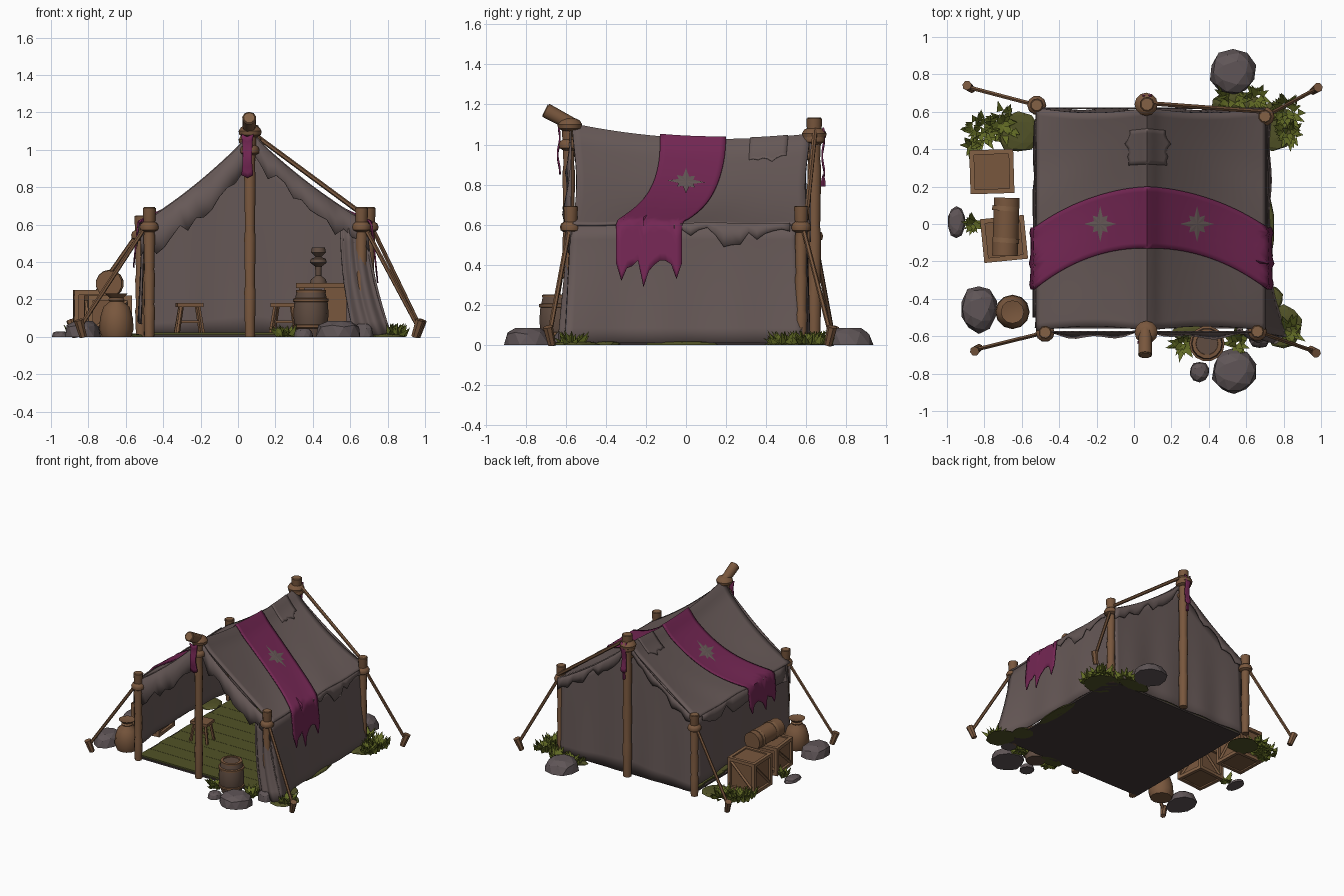
import bpy, bmesh, random
from math import sin, cos, pi, exp
from mathutils import Vector, Matrix

random.seed(4)
if "Cube" in bpy.data.objects:
    bpy.data.objects.remove(bpy.data.objects["Cube"])


def material(name, r, g, b):
    m = bpy.data.materials.new(name)
    m.use_nodes = True
    m.diffuse_color = (r, g, b, 1)
    m.node_tree.nodes["Principled BSDF"].inputs["Base Color"].default_value = (r, g, b, 1)
    return m


CANVAS = material("grey_brown_canvas", .135, .1, .096)
SHADE = material("dark_ground_cloth", .055, .041, .04)
CLOTH = material("magenta_cloth", .175, .02, .088)
WOOD = material("brown_wood", .19, .095, .047)
PALE = material("pale_wood", .23, .12, .06)
AGED = material("weathered_wood", .115, .072, .052)
GRASS = material("grass_green", .12, .145, .018)
MOSS = material("mossy_olive", .083, .085, .02)
ROCK = material("grey_rock", .115, .091, .095)


def finish(name, bm, mat, smooth=True):
    bmesh.ops.recalc_face_normals(bm, faces=bm.faces)
    me = bpy.data.meshes.new(name)
    bm.to_mesh(me)
    bm.free()
    me.materials.append(mat)
    if smooth:
        me.shade_smooth()
        me.set_sharp_from_angle(angle=.7)
    ob = bpy.data.objects.new(name, me)
    bpy.context.collection.objects.link(ob)
    return ob


def sheet(name, f, nu, nv, mat, thick=.012):
    """Cloth from a function of u and v, both 0 to 1."""
    bm = bmesh.new()
    g = [[bm.verts.new(f(i / nu, j / nv)) for j in range(nv + 1)] for i in range(nu + 1)]
    for i in range(nu):
        for j in range(nv):
            bm.faces.new((g[i][j], g[i + 1][j], g[i + 1][j + 1], g[i][j + 1]))
    ob = finish(name, bm, mat)
    mod = ob.modifiers.new("thickness", "SOLIDIFY")
    mod.thickness, mod.offset = thick, 0


def rod(name, a, b, r1, r2=None, mat=WOOD, n=9):
    a, b = Vector(a), Vector(b)
    bm = bmesh.new()
    turn = (b - a).to_track_quat('Z', 'Y').to_matrix().to_4x4()
    bmesh.ops.create_cone(bm, cap_ends=True, segments=n, radius1=r1, radius2=r2 or r1,
                          depth=(b - a).length, matrix=Matrix.Translation((a + b) / 2) @ turn)
    return finish(name, bm, mat)


def lathe(name, profile, loc, mat=WOOD, n=12):
    bm = bmesh.new()
    rings = [[bm.verts.new((loc[0] + r * cos(2 * pi * k / n), loc[1] + r * sin(2 * pi * k / n), loc[2] + z))
              for k in range(n)] for r, z in profile]
    for p, q in zip(rings, rings[1:]):
        for k in range(n):
            bm.faces.new((p[k], p[k - 1], q[k - 1], q[k]))
    bm.faces.new(rings[0])
    bm.faces.new(rings[-1])
    finish(name, bm, mat)


def boxes(name, parts, mat, loc=(0, 0, 0), turn=0):
    bm = bmesh.new()
    for c, s in parts:
        bmesh.ops.create_cube(bm, size=1, matrix=Matrix.Translation(c) @ Matrix.Diagonal((*s, 1)))
    ob = finish(name, bm, mat, False)
    ob.location, ob.rotation_euler.z = loc, turn


def ragged(n, lo, hi):
    vals = [random.uniform(lo, hi) for _ in range(n + 1)]
    return lambda u: vals[round(u * n)]


def lump(name, x, y, rx, ry, h, mat):
    bm = bmesh.new()
    bmesh.ops.create_icosphere(bm, subdivisions=2, radius=1)
    for v in bm.verts:
        k = random.uniform(.92, 1.05)
        v.co = (x + v.co.x * rx * k, y + v.co.y * ry * k, max(0, min(v.co.z * 1.4, 1) * h))
    finish(name, bm, mat, False)


def tuft(x, y, spread, count):
    bm = bmesh.new()
    for _ in range(count):
        a, d = random.uniform(0, 2 * pi), random.uniform(0, spread)
        out, side = Vector((cos(a), sin(a), 0)), Vector((-sin(a), cos(a), 0)) * .02
        base = Vector((x, y, .012)) + out * d
        tip = base + out * random.uniform(.03, .065) + Vector((0, 0, random.uniform(.02, .065)))
        v = [bm.verts.new(p) for p in (base - side, base + side, base + out * .025 - Vector((0, 0, .01)), tip)]
        for f in ((0, 1, 3), (1, 2, 3), (2, 0, 3), (0, 2, 1)):
            bm.faces.new([v[i] for i in f])
    finish("grass_tuft", bm, GRASS, False)


def roof(s, t, y, off=0.):
    """Point on the roof: t is 0 at the ridge, 1 at the eave, above 1 hanging down."""
    k, a = min(t, 1), y / .6
    top = 1.005 + .05 * a * a - .03 * a
    z = top + (.6 - top) * k - (.048 - .022 * a * a) * sin(pi * k) + .005 * sin(y * 15 + k * 6) * k * (1 - a * a)
    z += off + .022 * exp(-(k / .07) ** 2)
    x = .07 + s * ((.63 if s > 0 else .59) * k + off * k)
    drop = max(t - 1, 0)
    return Vector((x + s * .1 * drop, y * (1 - .04 * sin(pi * k)), z - drop))


def side(u):
    return (1 if u >= .5 else -1), abs(2 * u - 1)


# floor
boxes("ground_cloth", [((.11, .02, .006), (1.22, 1.16, .012))], SHADE)
boxes("floor_planks", [((.1 + .01 * (i % 2), -.485 + i * .127, .017), (1.18, .125, .012)) for i in range(9)], MOSS)

# roof, trims and walls
sheet("roof", lambda u, v: roof(*side(u), -.57 + 1.19 * v), 64, 30, CANVAS)
for s, start, length in ((1, -.06, .58), (-1, -.5, 1.05)):
    rag = ragged(14, .02, .13)
    sheet("eave_trim", lambda u, v: roof(s, 1 + v * rag(u), start + length * u, .008), 14, 2, CANVAS, .006)
front_rag, back_rag = ragged(28, .11, .2), ragged(28, .03, .1)


def front_trim(u, v):
    s, t = side(u)
    p = roof(s, t, -.575)
    return (p.x, -.575 - .03 * v * sin(pi * t) + .01 * sin(u * 30) * v, p.z - v * front_rag(u) * (.85 if s > 0 else 1.1))


def back_trim(u, v):
    p = roof(*side(u), .62)
    return (p.x, .62, p.z - v * back_rag(u))


def back_wall(u, v):
    s, t = side(u)
    p = roof(s, t * .97, .6)
    return (p.x, .59 + .02 * (1 - v) + .006 * sin(u * 24) * (1 - v), .01 + (p.z - .01) * v)


sheet("front_trim", front_trim, 28, 2, CANVAS, .008)
sheet("back_trim", back_trim, 28, 2, CANVAS, .008)
sheet("back_wall", back_wall, 40, 10, CANVAS)
sheet("right_wall", lambda u, v: (.685 + (.04 + .09 * (1 - u) ** 6) * (1 - v) ** 1.5 + .006 * sin(u * 20) * (1 - v),
                                  (u - .5) * (1.13 + .06 * (1 - v)) - .01, .01 + .59 * v), 30, 8, CANVAS)
sheet("left_wall", lambda u, v: (-.505 - .02 * (1 - v) + .006 * sin(u * 20) * (1 - v),
                                 (u - .5) * 1.15 + .02, .07 + .03 * sin(u * pi) * (1 - v) + .53 * v), 30, 8, CANVAS)
sheet("front_curtain", lambda u, v: (.55 + .07 * v * v + u * (.14 + .06 * v * v),
                                     -.57 - .06 * v * sin(pi * (.15 + u * .7)) + .01 * sin(u * 16),
                                     .01 + (.6 - .04 * (1 - u)) * (1 - v)), 24, 8, CANVAS)
patch_rag = ragged(8, .15, .2)
sheet("ridge_patch", lambda u, v: roof(side(v)[0], side(v)[1] * patch_rag(u), .32 + .19 * u, .008), 8, 14, CANVAS, .006)

# magenta band with star emblems
hang = ragged(12, .18, .33)


def band(u, v):
    s, t = side(v)
    t *= 1 + hang(u) * (1 if s > 0 else .75)
    return roof(s, t, -.13 + .33 * u - .22 * min(t, 1) ** 2, .014)


sheet("roof_band", band, 12, 64, CLOTH, .008)
for s in (1, -1):
    bm = bmesh.new()
    hub = bm.verts.new(roof(s, .41, 0, .024))
    rim = []
    for k in range(16):
        r = .1 if k % 4 == 0 else (.066 if k % 2 == 0 else .042)
        rim.append(bm.verts.new(roof(s, .41 + r * 1.4 * sin(k * pi / 8), r * cos(k * pi / 8), .022)))
    for k in range(16):
        bm.faces.new((hub, rim[k - 1], rim[k]))
    finish("star_emblem", bm, CANVAS, False)
for y, x, w, low in ((-.635, .05, .065, .85), (.685, .07, .05, .84)):
    sheet("pennant", lambda u, v: (x + (u - .5) * w * (1 - .25 * sin(v * 3)), y + .006 * sin(v * 8),
                                   1.07 - (1.07 - low) * v + .03 * abs(u - .5)), 4, 8, CLOTH, .008)
lathe("tassel", [(.004, .06), (.012, .03), (.012, 0)], (.07, .685, .79), CLOTH, 6)


# posts with knots, guy ropes and stakes
def post(name, x, y, h, r):
    prof = [(r * (1.0 + .18 * (i % 2)), h * z) for i, z in enumerate((0, .22, .25, .48, .52, .78, .82))]
    lathe(name, prof + [(r * 1.15, h - .1), (r * 1.35, h)], (x, y, 0), WOOD, 9)
    lathe("post_cap", [(r * 1.25, 0), (r * 1.1, .006)], (x, y, h - .002), PALE, 9)
    lathe("rope_knot", [(r, 0), (r * 1.8, .012), (r * 1.9, .03), (r * 1.7, .045), (r, .058)], (x, y, h - .13), WOOD, 10)


corners = [(-.475, -.58, .69, -.84, -.67), (.66, -.575, .69, .96, -.68),
           (.7, .575, .69, .97, .72), (-.52, .635, .645, -.88, .73)]
for x, y, h, sx, sy in corners:
    post("eave_post", x, y, h, .027)
    rod("guy_rope", (x, y, h - .07), (sx, sy, .06), .012, n=6)
    rod("ground_stake", (sx * .985, sy * .985, 0), (sx * 1.015, sy * 1.015, .09), .02, .026, WOOD, 7)
rod("edge_rope", (.7, .6, .63), (.09, .645, 1.08), .013, n=6)
post("front_ridge_post", .063, -.585, 1.1, .027)
post("back_ridge_post", .07, .64, 1.13, .03)
for y, z in ((-.58, 1.065), (.64, 1.02)):
    lathe("ridge_knot", [(.03, 0), (.058, .015), (.062, .035), (.05, .055), (.03, .065)], (.065, y, z), WOOD, 12)
rod("ridge_log_end", (.06, -.55, 1.09), (.06, -.7, 1.17), .034, .038)
rod("log_end_cap", (.06, -.7, 1.17), (.06, -.704, 1.172), .034, .03, PALE)
rod("ridge_beam", (.065, -.56, .965), (.07, .64, .945), .024)


# crates, bedroll and sack
def crate(x, y, s, h, turn):
    e, a, m = .025, s / 2 - .01, h / 2
    boxes("crate_body", [((0, 0, m), (s - .03, s - .03, h - .02))], WOOD, (x, y, 0), turn)
    bars = [((i * a, j * a, m), (e, e, h)) for i in (1, -1) for j in (1, -1)]
    for k in (1, -1):
        for z in (.0125, h - .0125):
            bars += [((0, k * a, z), (s, e, e)), ((k * a, 0, z), (e, s, e))]
    boxes("crate_frame", bars, PALE, (x, y, 0), turn)
    for k in (1, -1):
        ends = [(-a, k * a, .02), (a, k * a, h - .02)], [(k * a, -a, .02), (k * a, a, h - .02)]
        for p, q in ends:
            brace = rod("crate_brace", p, q, .011, mat=PALE, n=4)
            brace.location, brace.rotation_euler.z = (x, y, 0), turn


crate(-.76, .28, .23, .25, .03)
crate(-.695, -.08, .23, .22, .1)
rod("bedroll", (-.69, -.17, .285), (-.68, .14, .285), .07, mat=WOOD, n=14)
for y in (-.1, .07):
    rod("bedroll_strap", (-.687, y, .285), (-.685, y + .025, .285), .074, mat=PALE, n=14)
lathe("sack", [(.078, 0), (.092, .04), (.088, .1), (.07, .16), (.035, .19), (.032, .205), (.062, .232), (.03, .225)],
      (-.65, -.47, 0), WOOD, 12)
lathe("sack_tie", [(.036, 0), (.044, .01), (.036, .02)], (-.65, -.47, .188), PALE, 10)

# barrel
lathe("barrel", [(.072, 0), (.09, .07), (.094, .125), (.09, .18), (.076, .245)], (.39, -.64, 0), AGED, 14)
lathe("barrel_lid", [(.08, 0), (.08, .012), (.06, .014), (.058, .006)], (.39, -.64, .238), WOOD, 14)
for z in (.045, .185):
    lathe("barrel_hoop", [(.086, 0), (.095, .004), (.095, .018), (.086, .022)], (.39, -.64, z), WOOD, 14)


# stools, table and lamp
def stool(x, y, turn):
    boxes("stool_seat", [((0, 0, .17), (.14, .11, .022)), ((0, 0, .08), (.1, .014, .014))], WOOD, (x, y, 0), turn)
    for i in (1, -1):
        for j in (1, -1):
            leg = rod("stool_leg", (i * .068, j * .05, .02), (i * .045, j * .035, .165), .012, n=5)
            leg.location, leg.rotation_euler.z = (x, y, 0), turn


stool(-.26, -.08, .1)
stool(.25, .18, -.15)
boxes("table", [((0, 0, .275), (.28, .36, .025)), ((.07, 0, .145), (.12, .3, .24))] +
      [((-.11, j * .14, .145), (.03, .03, .24)) for j in (1, -1)], WOOD, (.45, .05, 0))
lathe("table_lamp", [(.045, 0), (.04, .02), (.015, .04), (.018, .09), (.045, .11), (.04, .13), (.015, .14),
                     (.04, .165), (.035, .19)], (.43, 0, .287), AGED, 10)

# rocks
for x, y, rx, ry, h in ((.53, .81, .125, .125, .085), (.535, -.79, .12, .125, .085), (.35, -.79, .055, .055, .045),
                        (-.83, -.455, .1, .13, .085), (-.95, .01, .048, .085, .03), (.67, -.61, .06, .055, .07)):
    lump("rock", x, y, rx, ry, h, ROCK)

# moss patches and grass
for x, y, rx, ry in ((-.62, .49, .12, .11), (.74, .52, .13, .13), (.71, -.02, .04, .2), (.8, -.55, .1, .12),
                     (.55, .65, .14, .06), (.72, -.4, .08, .08), (.3, -.58, .1, .05)):
    lump("moss_patch", x, y, rx, ry, .018, MOSS)
for x, y, d, n in ((-.82, .5, .07, 50), (-.7, .54, .07, 36), (-.87, .42, .03, 18), (.81, .6, .07, 55), (.83, .49, .05, 30),
                   (.53, .67, .06, 36), (.66, .68, .04, 22), (.26, -.64, .04, 28), (.55, -.64, .05, 32),
                   (-.86, .0, .025, 18), (.83, -.57, .05, 30)):
    tuft(x, y, d, n)
